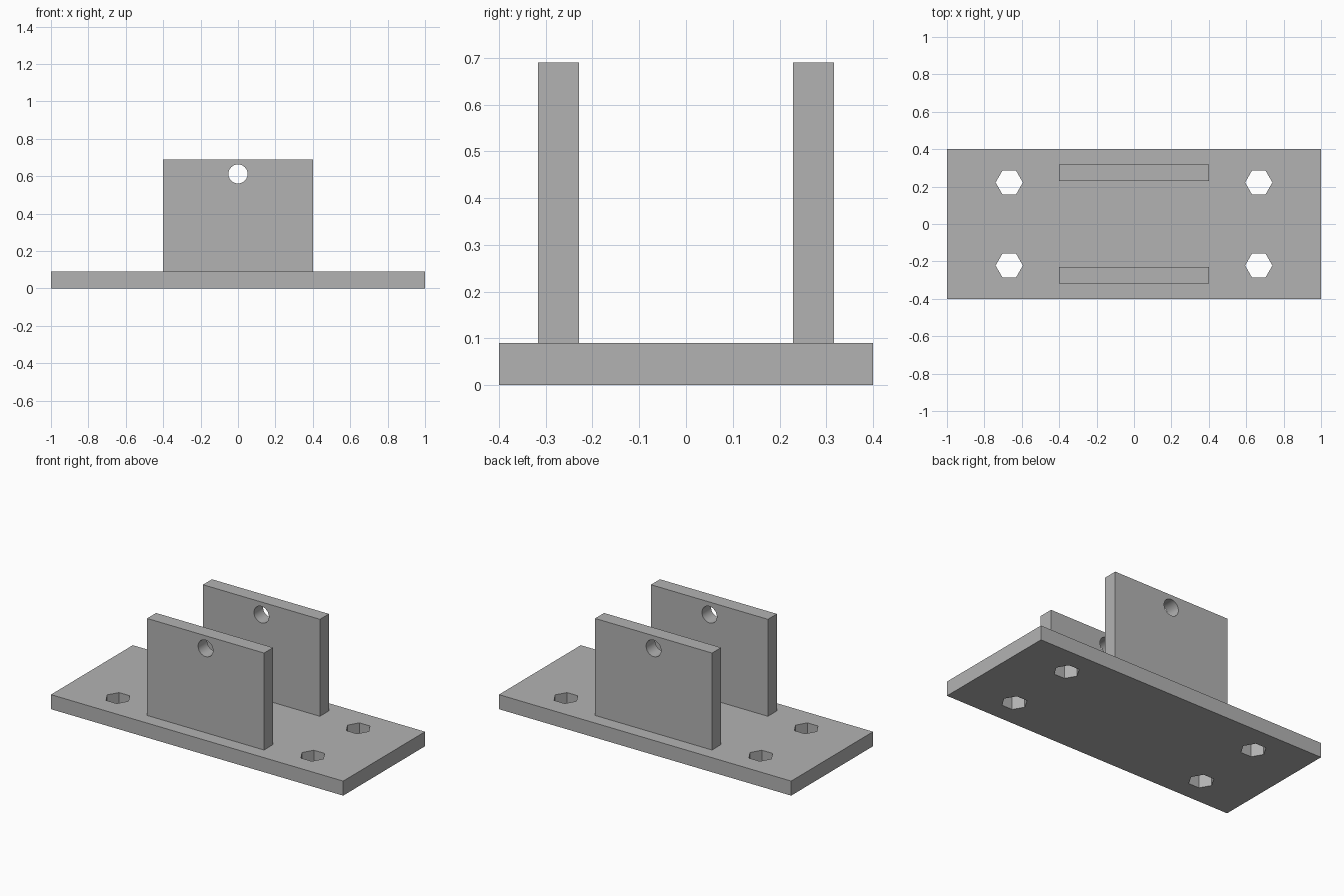
import bpy
import math

default_cube = bpy.data.objects.get("Cube")
if default_cube:
    bpy.data.objects.remove(default_cube, do_unlink=True)

BASE_TOP = 0.09
PLATE_TOP = 0.69

# Single grey material
grey = bpy.data.materials.new("plain_grey")
grey.use_nodes = True
colour = (0.45, 0.45, 0.45, 1)
grey.diffuse_color = colour
grey.node_tree.nodes["Principled BSDF"].inputs["Base Color"].default_value = colour


def box(name, size, location):
    bpy.ops.mesh.primitive_cube_add(size=1, location=location)
    obj = bpy.context.object
    obj.name = name
    obj.scale = size
    bpy.ops.object.transform_apply(location=False, rotation=False, scale=True)
    obj.data.materials.append(grey)
    return obj


def drill(target, sides, radius, location, rotation):
    """Cut a straight prism-shaped hole through the target."""
    bpy.ops.mesh.primitive_cylinder_add(vertices=sides, radius=radius, depth=0.4,
                                        location=location, rotation=rotation)
    cutter = bpy.context.object
    cutter.hide_render = True
    cutter.data.materials.append(grey)
    bpy.ops.object.select_all(action='DESELECT')
    target.select_set(True)
    bpy.context.view_layer.objects.active = target
    cut = target.modifiers.new("hole", 'BOOLEAN')
    cut.operation = 'DIFFERENCE'
    cut.solver = 'EXACT'
    cut.object = cutter
    bpy.ops.object.modifier_apply(modifier=cut.name)
    bpy.data.objects.remove(cutter, do_unlink=True)


# Base plate with four hexagonal bolt holes, points along x
base = box("base_plate", (2, 0.8, BASE_TOP), (0, 0, BASE_TOP / 2))
for sx in (-1, 1):
    for sy in (-1, 1):
        drill(base, 6, 0.073, (sx * 0.667, sy * 0.222, BASE_TOP / 2),
              (0, 0, math.pi / 2))

# Two upright lugs with a round pin hole near the top
for name, side in (("front_lug", -1), ("back_lug", 1)):
    y = side * 0.273
    lug = box(name, (0.8, 0.088, PLATE_TOP - BASE_TOP),
              (0, y, (PLATE_TOP + BASE_TOP) / 2))
    drill(lug, 48, 0.051, (0, y, 0.612), (math.pi / 2, 0, 0))
    bpy.ops.object.shade_smooth_by_angle(angle=math.radians(30))
